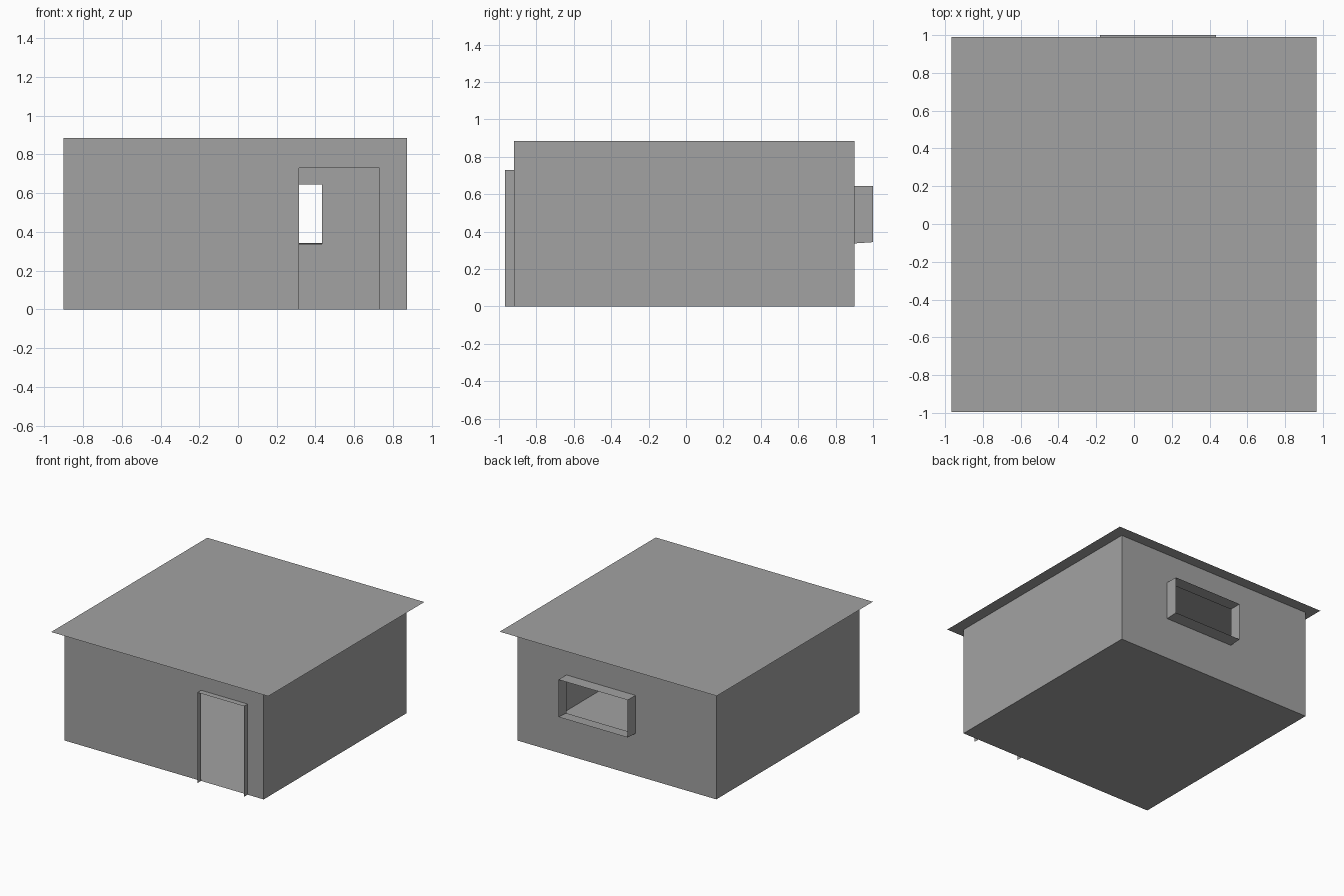
import bpy

cube = bpy.data.objects.get("Cube")
if cube:
    bpy.data.objects.remove(cube, do_unlink=True)

# One plain grey for the whole building
grey = bpy.data.materials.new("plain_grey")
grey.use_nodes = True
colour = (0.365, 0.365, 0.365, 1)
grey.diffuse_color = colour
grey.node_tree.nodes["Principled BSDF"].inputs["Base Color"].default_value = colour

# Main sizes
X0, X1 = -0.9, 0.873
Y0, Y1 = -0.92, 0.9
TOP = 0.885
DOOR = (0.315, 0, 0.73, 0.73)
WINDOW = (-0.18, 0.337, 0.435, 0.645)


def build(name, verts, faces):
    mesh = bpy.data.meshes.new(name)
    mesh.from_pydata(verts, [], faces)
    mesh.materials.append(grey)
    obj = bpy.data.objects.new(name, mesh)
    bpy.context.collection.objects.link(obj)
    return obj


def corners(rect):
    a0, b0, a1, b1 = rect
    return [(a0, b0), (a1, b0), (a1, b1), (a0, b1)]


def panel(name, place, rect, opening=None, skip=(), flip=False):
    """Flat sheet, with an optional rectangular opening."""
    verts = [place(*c) for c in corners(rect)]
    faces = [(0, 1, 2, 3)]
    if opening:
        verts += [place(*c) for c in corners(opening)]
        faces = [(i, (i + 1) % 4, (i + 1) % 4 + 4, i + 4)
                 for i in range(4) if i not in skip]
    if flip:
        faces = [f[::-1] for f in faces]
    return build(name, verts, faces)


def reveal(name, rect, y_wall, y_out, skip=(), lift=0):
    """Thin frame extruded out of the wall around an opening."""
    outer = (rect[0], rect[1] + lift, rect[2], rect[3])
    verts = [(x, y_wall, z) for x, z in corners(rect)]
    verts += [(x, y_out, z) for x, z in corners(outer)]
    faces = [(i, (i + 1) % 4, (i + 1) % 4 + 4, i + 4)
             for i in range(4) if i not in skip]
    if y_out < y_wall:
        faces = [f[::-1] for f in faces]
    faces = [f[::-1] for f in faces]
    return build(name, verts, faces)


# Walls
wall = (X0, 0, X1, TOP)
side = (Y0, 0, Y1, TOP)
panel("front_wall", lambda x, z: (x, Y0, z), wall, DOOR, skip=(0,))
panel("back_wall", lambda x, z: (x, Y1, z), wall, WINDOW, flip=True)
panel("left_wall", lambda y, z: (X1, y, z), side)
panel("right_wall", lambda y, z: (X0, y, z), side, flip=True)

# Floor, roof and overhanging eaves
plan = (X0, Y0, X1, Y1)
panel("floor", lambda x, y: (x, y, 0), plan, flip=True)
panel("roof", lambda x, y: (x, y, TOP), plan)
panel("eaves", lambda x, y: (x, y, TOP), (-0.967, -0.996, 0.967, 0.99), plan)

# Door and window surrounds
reveal("door_frame", DOOR, Y0, -0.967, skip=(0,))
reveal("window_frame", WINDOW, Y1, 1.0, lift=0.007)
